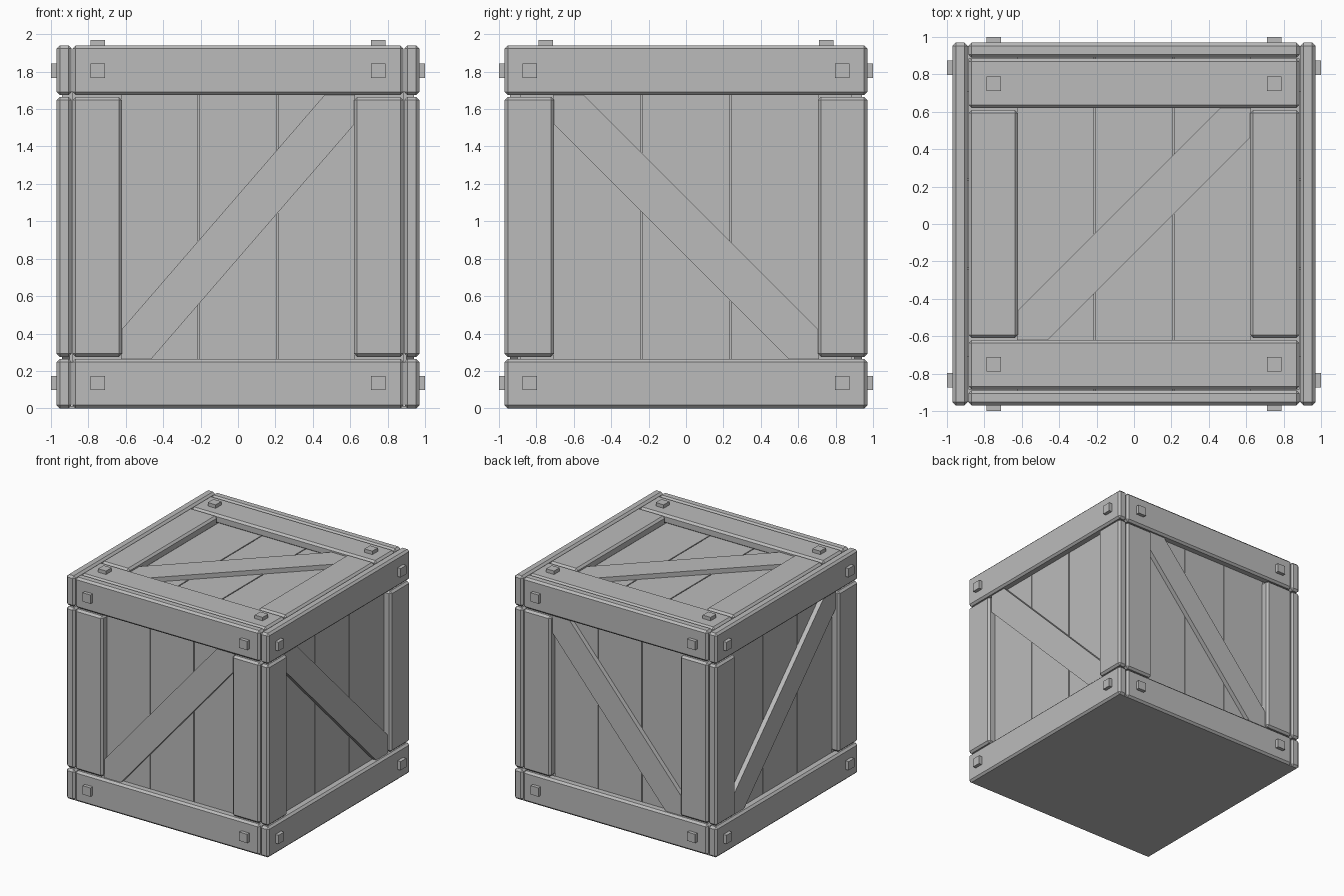
import bpy, bmesh
from mathutils import Matrix, Vector

cube = bpy.data.objects.get("Cube")
if cube:
    bpy.data.objects.remove(cube, do_unlink=True)

GREY = (0.5, 0.5, 0.5, 1)
wood = bpy.data.materials.new("grey_wood")
wood.use_nodes = True
wood.diffuse_color = GREY
wood.node_tree.nodes["Principled BSDF"].inputs["Base Color"].default_value = GREY

OUT, INNER = 0.97, 0.885      # outer and inner surface of the frame boards
PLANK, BRACE = 0.90, 0.94     # heights of the recessed planks and the brace
WIDTH, CHAMFER, GAP = 0.265, 0.017, 0.004


def finish(name, bm, matrix):
    bm.transform(matrix)
    bmesh.ops.recalc_face_normals(bm, faces=bm.faces)
    mesh = bpy.data.meshes.new(name)
    bm.to_mesh(mesh)
    bm.free()
    mesh.materials.append(wood)
    bpy.context.collection.objects.link(bpy.data.objects.new(name, mesh))


def box(name, matrix, u, v, w, chamfer=0):
    """Box between (low, high) pairs in the side's own axes."""
    bm = bmesh.new()
    bmesh.ops.create_cube(bm, size=1)
    for vert in bm.verts:
        vert.co = [r[0] if c < 0 else r[1] for c, r in zip(vert.co, (u, v, w))]
    if chamfer:
        bmesh.ops.bevel(bm, geom=bm.edges[:], offset=chamfer, segments=1,
                        affect='EDGES')
    finish(name, bm, matrix)


def brace(name, matrix, a, b, lean):
    """Diagonal board trimmed to the opening."""
    cut = 0.158
    half = [(a, b - cut), (a, b), (a - cut, b)]
    outline = half + [(-x, -y) for x, y in half]
    bm = bmesh.new()
    face = bm.faces.new([bm.verts.new((x * lean, y, INNER)) for x, y in outline])
    top = bmesh.ops.extrude_face_region(bm, geom=[face])["geom"]
    for vert in top:
        if isinstance(vert, bmesh.types.BMVert):
            vert.co.z = BRACE
    finish(name, bm, matrix)


def side(name, axes, half_u, half_v, lean=1):
    """One framed side: rails, stiles, planks, brace and bolts."""
    m = Matrix([Vector(a) for a in axes]).transposed().to_4x4()
    m = Matrix.Translation((0, 0, OUT)) @ m
    a, b = half_u - WIDTH, half_v - WIDTH
    depth = (INNER + GAP, OUT)
    for s, end in ((-1, "lower"), (1, "upper")):
        box(f"{name}_{end}_rail", m, (-half_u, half_u), sorted((s * b, s * half_v)),
            depth, CHAMFER)
        hand = "first" if s < 0 else "second"
        box(f"{name}_{hand}_stile", m, sorted((s * a, s * half_u)),
            (-b + 0.01, b - 0.01), depth, CHAMFER)
        for t in (-1, 1):
            u, v, r = t * (half_u - 0.135), s * (half_v - 0.135), 0.038
            box(f"{name}_bolt", m, (u - r, u + r), (v - r, v + r), (OUT - 0.02, 1.0))
    step = (2 * a + 0.02) / 3
    for i in (-1, 0, 1):
        box(f"{name}_plank", m, ((i - .5) * step + GAP, (i + .5) * step - GAP),
            (-b - 0.02, b + 0.02), (INNER - 0.02, PLANK))
    brace(f"{name}_brace", m, a + 0.005, b + 0.005, lean)


X, Y, Z = (1, 0, 0), (0, 1, 0), (0, 0, 1)
side("front", (X, Z, (0, -1, 0)), INNER, OUT)
side("back", (X, Z, Y), INNER, OUT)
side("right", (Y, Z, X), OUT, OUT, -1)
side("left", (Y, Z, (-1, 0, 0)), OUT, OUT, -1)
side("top", (X, Y, Z), INNER, INNER)

# Solid core and the plain base panel
core = Matrix.Identity(4)
box("core", core, (-INNER, INNER), (-INNER, INNER), (0.01, OUT + INNER))
box("base_panel", core, (-OUT + CHAMFER, OUT - CHAMFER),
    (-OUT + CHAMFER, OUT - CHAMFER), (0, 0.012))
